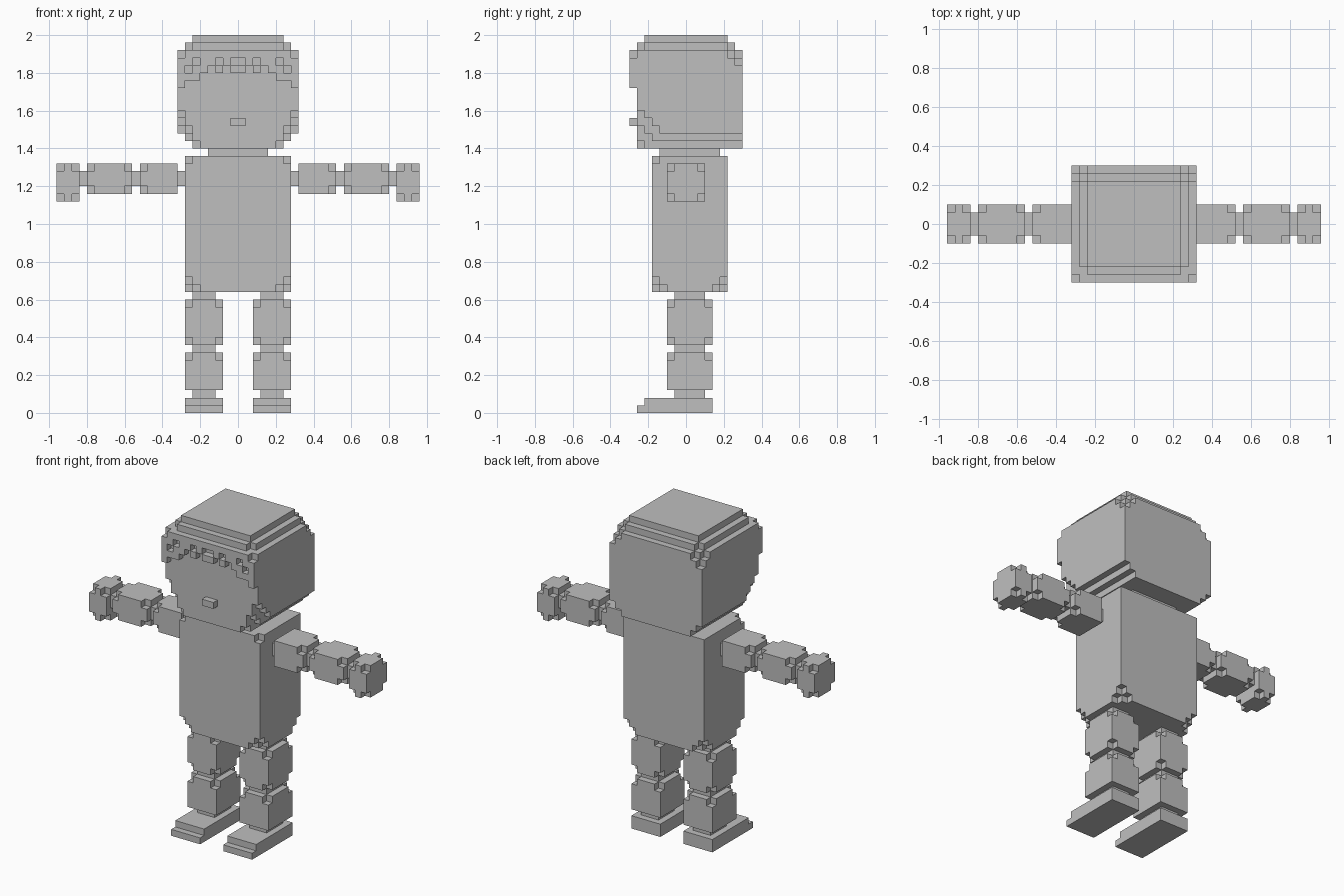
import bpy, bmesh, math
from mathutils import Vector

if "Cube" in bpy.data.objects:
    bpy.data.objects.remove(bpy.data.objects["Cube"])

U = 0.04  # block size

grey = bpy.data.materials.new("plain grey")
grey.diffuse_color = (0.52, 0.52, 0.52, 1)
grey.use_nodes = True
grey.node_tree.nodes["Principled BSDF"].inputs["Base Color"].default_value = grey.diffuse_color


def box(x0, x1, y0, y1, z0, z1):
    """Set of block cells in a box."""
    return {(x, y, z) for x in range(x0, x1) for y in range(y0, y1) for z in range(z0, z1)}


def nip(cells, keep=lambda sx, sy, sz: True):
    """Remove the single corner blocks for which keep(signs) is true."""
    lo = [min(c[a] for c in cells) for a in range(3)]
    hi = [max(c[a] for c in cells) for a in range(3)]
    out = set(cells)
    for sx in (-1, 1):
        for sy in (-1, 1):
            for sz in (-1, 1):
                if keep(sx, sy, sz):
                    out.discard(tuple(hi[a] if s > 0 else lo[a] for a, s in enumerate((sx, sy, sz))))
    return out


def flip(cells):
    """Mirror cells across x = 0."""
    return {(-x - 1, y, z) for x, y, z in cells}


def build(name, cells):
    """Skin the exposed sides of the cells and merge coplanar faces."""
    bm = bmesh.new()
    verts = {}

    def vert(p):
        if p not in verts:
            verts[p] = bm.verts.new((p[0] * U, (p[1] + 0.5) * U, p[2] * U))
        return verts[p]

    for c in cells:
        for axis in range(3):
            for s in (-1, 1):
                n = list(c)
                n[axis] += s
                if tuple(n) in cells:
                    continue
                a, b = (axis + 1) % 3, (axis + 2) % 3
                ring = []
                for da, db in ((0, 0), (1, 0), (1, 1), (0, 1)):
                    p = list(c)
                    p[axis] += s > 0
                    p[a] += da
                    p[b] += db
                    ring.append(vert(tuple(p)))
                bm.faces.new(ring if s > 0 else ring[::-1])
    bmesh.ops.dissolve_limit(bm, angle_limit=math.radians(1), verts=bm.verts[:], edges=bm.edges[:])
    me = bpy.data.meshes.new(name)
    bm.to_mesh(me)
    bm.free()
    me.materials.append(grey)
    ob = bpy.data.objects.new(name, me)
    bpy.context.collection.objects.link(ob)


# limbs, modelled on the +x side and mirrored
limbs = {
    "foot": box(2, 7, -7, 3, 0, 1) | box(2, 7, -6, 3, 1, 2),
    "ankle": box(3, 6, -2, 2, 2, 3),
    "lower_leg": nip(box(2, 7, -3, 3, 3, 8), lambda sx, sy, sz: sz > 0),
    "knee": box(3, 6, -2, 2, 8, 9),
    "upper_leg": nip(box(2, 7, -3, 3, 9, 15)),
    "hip": box(3, 6, -2, 2, 15, 16),
    "shoulder": box(7, 8, -2, 1, 30, 32),
    "upper_arm": nip(box(8, 13, -3, 2, 29, 33), lambda sx, sy, sz: sx > 0),
    "elbow": box(13, 14, -2, 1, 30, 32),
    "forearm": nip(box(14, 20, -3, 2, 29, 33)),
    "wrist": box(20, 21, -2, 1, 30, 32),
    "hand": nip(box(21, 24, -3, 2, 28, 33)),
}
for name, cells in limbs.items():
    build(name + "_left", cells)
    build(name + "_right", flip(cells))

# torso: stepped lower corners, nipped upper front corners
torso = nip(box(-7, 7, -5, 5, 16, 34), lambda sx, sy, sz: sz > 0 and sy < 0)
torso = {(x, y, z) for x, y, z in torso
         if min(x + 7, 6 - x) + min(y + 5, 4 - y) + (z - 16) > 1}
build("torso", torso)
build("neck", box(-4, 4, -4, 4, 34, 35))

# fringe: lowest block and pits for each column counted from the middle
fringe_low = (45, 46, 45, 46, 45, 44, 44, 43)
fringe_pits = {(0, 46), (2, 46), (5, 46), (6, 45)}


def in_head(x, y, z):
    i = min(x + 8, 7 - x)              # blocks in from the side
    front, back = y + 8, 6 - y         # blocks in from front and back
    top, low = 49 - z, z - 35
    col = 7 - i
    if i + top <= 1 or front + top <= 1 or back + top <= 1:
        return False                   # stepped crown
    if i + back + top <= 3 or (i == 1 and front == 1 and top == 1):
        return False                   # crown corners
    if i == 0 and front == 0 and top == 2:
        return False
    if i + low <= 1:                   # stepped jaw sides
        return False
    if front == 0:
        return z >= fringe_low[col] and (col, z) not in fringe_pits
    return 2 * i + (front - 1) + low > 4   # rounded jaw corners


build("head", {c for c in box(-8, 8, -8, 7, 35, 50) if in_head(*c)})
build("nose", box(-1, 1, -8, -7, 38, 39))
